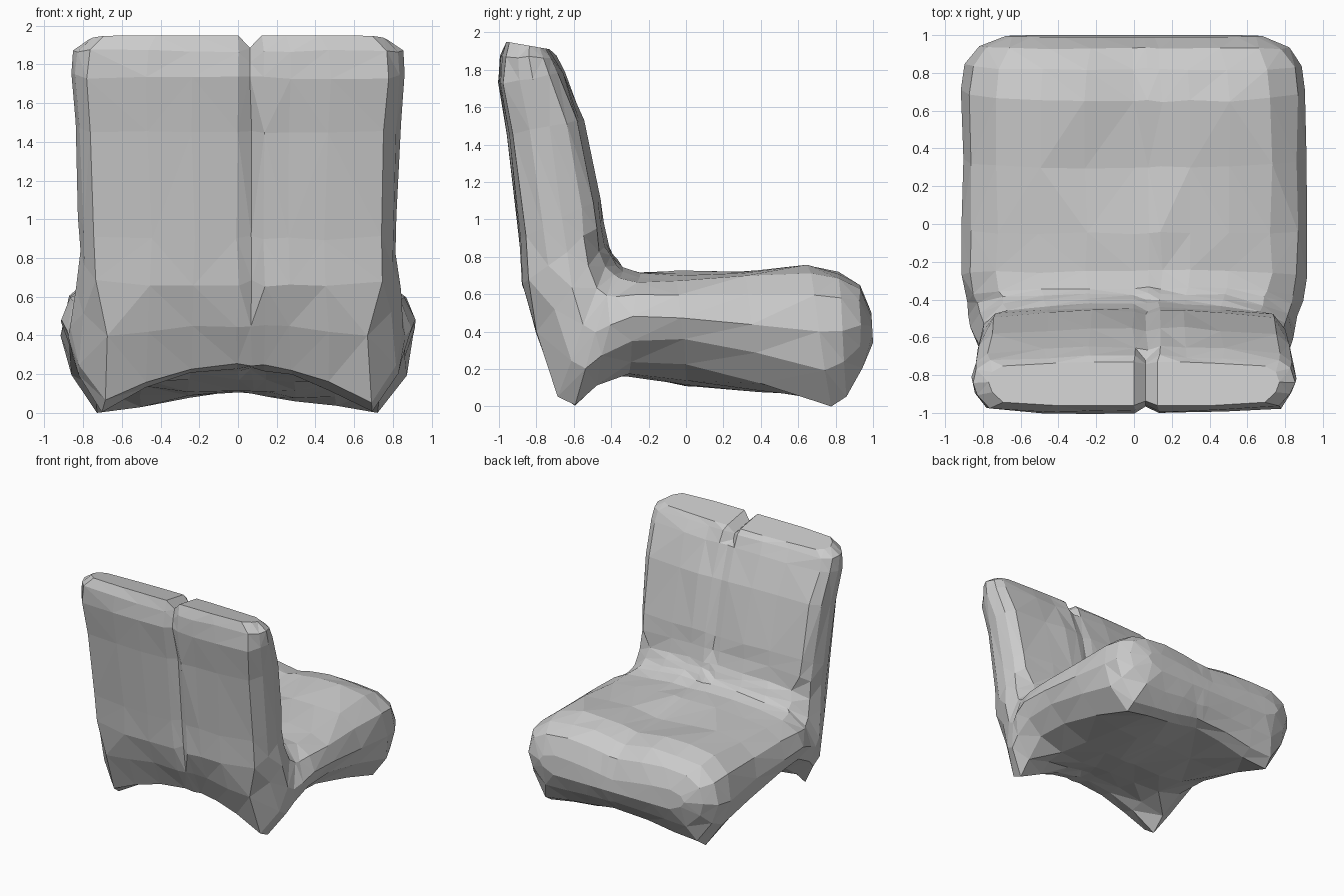
import bpy
import bmesh
import math
import random
from mathutils import Vector

random.seed(4)
cube = bpy.data.objects.get("Cube")
if cube:
    bpy.data.objects.remove(cube, do_unlink=True)


def make_material(name, colour):
    material = bpy.data.materials.new(name)
    material.use_nodes = True
    material.diffuse_color = colour
    shader = material.node_tree.nodes["Principled BSDF"]
    shader.inputs["Base Color"].default_value = colour
    return material


# Ribs from the seat tip, around the bend, to the top of the backrest:
# inner y, inner z, outer y, outer z, half width, arch rise, side tuck
RIBS = [
    (.99, .49, 1, .34, .68, 0, 0),
    (.93, .65, .94, .2, .82, .03, 0),
    (.82, .73, .86, .06, .89, .08, 0),
    (.65, .77, .77, 0, .91, .11, 0),
    (.3, .73, .4, .05, .91, .05, .08),
    (-.05, .72, 0, .1, .91, .01, .13),
    (-.25, .71, -.3, .15, .91, .02, .09),
    (-.34, .74, -.48, .1, .89, .12, .02),
    (-.37, .78, -.59, 0, .87, .23, 0),
    (-.4, .82, -.69, .06, .86, .19, 0),
    (-.42, .87, -.8, .4, .84, .05, 0),
    (-.44, .98, -.87, .66, .82, 0, 0),
    (-.46, 1.1, -.89, .9, .82, 0, 0),
    (-.55, 1.53, -.95, 1.45, .84, 0, 0),
    (-.65, 1.78, -1, 1.73, .86, 0, 0),
    (-.7, 1.87, -.99, 1.87, .85, 0, 0),
    (-.73, 1.91, -.96, 1.95, .77, 0, 0),
]
BEND = 10          # rib where the backrest starts
CRADLE = 7         # rib where the underside arch turns rounder
FRONT = 5          # ribs before this have raised corners and a dished top
SEAM = .08         # seam position across the width

# Half of the rounded cross-section: across the width, outer to inner
side = [(.8, 0), (.95, .25), (1, .5), (.95, .75), (.8, .9)]
across = [(-.55, .97), (-.28, 1), (0, 1), (SEAM, 1),
          (2 * SEAM, 1), (.32, 1), (.55, .97)]
section = [(u, 0) for u, t in across] + side
section += list(reversed(across))
section += [(-u, t) for u, t in reversed(side)]


def rib_point(index, u, t):
    """Place one cross-section point on a rib, with the arch and the seam."""
    inner_y, inner_z, outer_y, outer_z, width, rise, tuck = RIBS[index]
    inner = Vector((0, inner_y, inner_z))
    outer = Vector((0, outer_y, outer_z))
    reach = min(1, abs(u) / .8)
    curve = 2 if index >= CRADLE else 1
    lift = (rise * (1 - reach ** curve) + tuck * reach ** 4) * (1 - t)
    if index < FRONT:
        lift += (.03 * reach - .05 * (1 - reach)) * t
    if index > BEND:
        # squarer edges on the backrest, set in a little at the rear
        if abs(u) >= .8:
            u = (u + math.copysign(1, u)) / 2
            t += .07 * (1 - t)
        if u == SEAM:
            t += .1 if t < .5 else -.05
    point = outer.lerp(inner, t)
    point.x = u * width
    point.z += lift
    # notch in the top edge
    if u == SEAM and index >= len(RIBS) - 2:
        point.z -= .06
    # slight unevenness in the padding
    if 0 < index < len(RIBS) - 1:
        point += Vector([random.uniform(-.008, .008) for axis in range(3)])
    point.z = max(point.z, 0)
    return point


# Padded seat and backrest as one lofted body
bm = bmesh.new()
rings = [[bm.verts.new(rib_point(i, u, t)) for u, t in section]
         for i in range(len(RIBS))]
count = len(section)
for lower, upper in zip(rings, rings[1:]):
    for i in range(count):
        j = (i + 1) % count
        bm.faces.new((lower[i], lower[j], upper[j], upper[i]))
bm.faces.new(rings[0])
bm.faces.new(rings[-1])
bmesh.ops.triangulate(bm, faces=bm.faces[:], quad_method='SHORT_EDGE')
bmesh.ops.recalc_face_normals(bm, faces=bm.faces[:])
mesh = bpy.data.meshes.new("padded_seat_with_backrest")
bm.to_mesh(mesh)
bm.free()
mesh.materials.append(make_material("plain_grey", (.6, .6, .6, 1)))
seat = bpy.data.objects.new("padded_seat_with_backrest", mesh)
bpy.context.collection.objects.link(seat)
